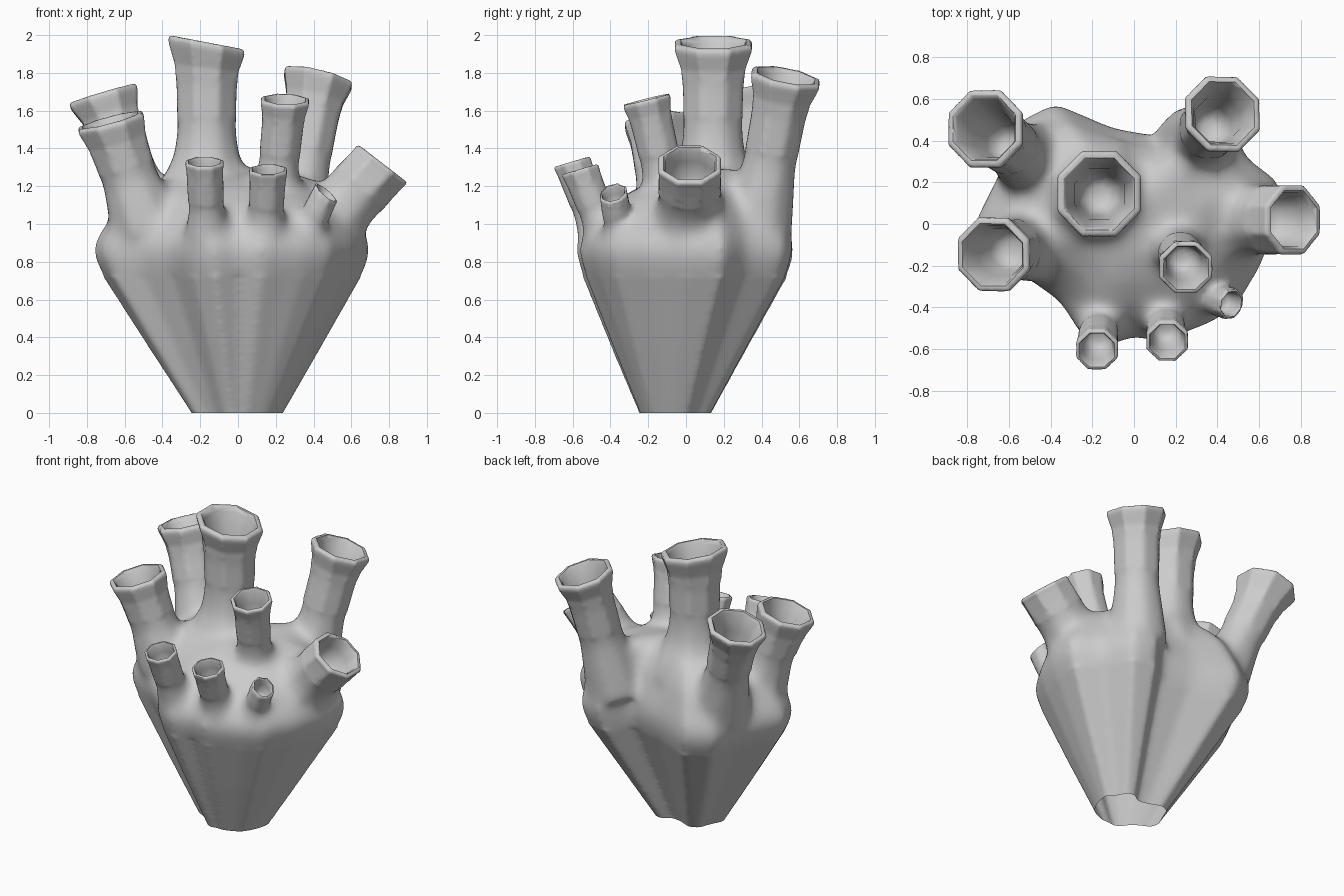
import bpy, bmesh, math
from mathutils import Vector

if "Cube" in bpy.data.objects:
    bpy.data.objects.remove(bpy.data.objects["Cube"])

UP = Vector((0, 0, 1))


def loft(name, rings):
    """Skin equal-length point rings into a closed solid object."""
    bm = bmesh.new()
    rows = [[bm.verts.new(p) for p in ring] for ring in rings]
    n = len(rows[0])
    for a, b in zip(rows, rows[1:]):
        for i in range(n):
            j = (i + 1) % n
            bm.faces.new((a[i], a[j], b[j], b[i]))
    for row in (rows[0], rows[-1]):
        c = bm.verts.new(sum((v.co for v in row), Vector()) / n)
        for i in range(n):
            bm.faces.new((row[i], row[(i + 1) % n], c))
    bmesh.ops.recalc_face_normals(bm, faces=bm.faces)
    me = bpy.data.meshes.new(name)
    bm.to_mesh(me)
    bm.free()
    ob = bpy.data.objects.new(name, me)
    bpy.context.collection.objects.link(ob)
    return ob


def join(obs):
    bpy.ops.object.select_all(action='DESELECT')
    for ob in obs:
        ob.select_set(True)
    bpy.context.view_layer.objects.active = obs[0]
    bpy.ops.object.join()
    return obs[0]


def relax(bm, verts, times):
    for _ in range(times):
        bmesh.ops.smooth_vert(bm, verts=verts, factor=.5, use_axis_x=True,
                              use_axis_y=True, use_axis_z=True)


def octagon_loft(name, base, rim, normal, profile):
    """Octagonal loft along base->rim; profile is (distance below rim, radius)."""
    base, rim, normal = Vector(base), Vector(rim), Vector(normal).normalized()
    length = (rim - base).length
    axis = (rim - base) / length
    rings = []
    for d, r in profile:
        w = min(1, max(0, 1 - d / length)) ** 2
        q = UP.rotation_difference(axis.lerp(normal, w).normalized())
        c = rim - axis * d
        rings.append([c + q @ Vector((r * math.cos(a), r * math.sin(a), 0)) * 1.075
                      for a in [math.pi / 8 + k * math.pi / 4 for k in range(8)]])
    return loft(name, rings)


# Lobed body: one fluted outline, scaled up from a narrow foot
outline = [(.68, 0), (.70, .2), (.54, .32), (.45, .53), (.28, .57), (.13, .42),
           (-.1, .46), (-.38, .58), (-.56, .49), (-.62, .3), (-.69, .16),
           (-.77, 0), (-.71, -.18), (-.53, -.25), (-.36, -.37), (-.26, -.52),
           (-.13, -.59), (0, -.54), (.13, -.57), (.25, -.52), (.36, -.48),
           (.49, -.40), (.61, -.2)]
# (height, scale, y shift, tilt of the shoulder)
levels = [(-.08, .27, -.06, 0), (0, .335, -.055, 0), (.36, .635, -.03, 0),
          (.73, .94, 0, 0), (.80, .985, 0, 0), (.87, 1.005, 0, 0), (.93, .98, 0, .02),
          (1.0, .92, 0, .06), (1.09, .83, 0, .13), (1.18, .69, 0, .18),
          (1.24, .48, 0, .2), (1.27, .25, 0, .2)]
body = loft("vase_body", [[Vector((x * s + .01 * (1 - s), y * s + dy, z + tilt * y * s))
                           for x, y in outline] for z, s, dy, tilt in levels])

# Spouts: base, rim centre, rim direction, root / stem / rim radius, cup depth
spouts = [
    ((-.165, .14, 1.1), (-.167, .145, 1.962), (.19, 0, 1), .28, .155, .207, .5),
    ((.28, .37, .94), (.427, .53, 1.785), (.24, .2, 1), .19, .14, .185, .4),
    ((-.46, .28, .97), (-.718, .46, 1.69), (-.3, .05, 1), .19, .138, .187, .38),
    ((-.48, -.09, .97), (-.678, -.148, 1.55), (-.27, -.12, 1), .19, .147, .18, .33),
    ((.43, .02, .96), (.767, .02, 1.32), (.61, 0, .79), .2, .163, .168, .24),
    ((.19, -.07, 1.05), (.25, -.21, 1.66), (.04, -.25, 1), .24, .107, .129, .25),
    ((-.16, -.43, .88), (-.178, -.605, 1.33), (0, -.3, 1), .13, .094, .102, .18),
    ((.14, -.4, .88), (.16, -.563, 1.29), (0, -.3, 1), .13, .092, .102, .18),
    ((.33, -.34, .88), (.467, -.385, 1.165), (.66, -.25, .75), .12, .075, .075, .12),
]
solids, cups = [body], []
for base, rim, normal, rb, rs, rr, depth in spouts:
    length = (Vector(rim) - Vector(base)).length
    lip, flare = rr * .2, min(rr * 1.2, length * .4)
    # outer wall: wide root, stem, flared lip
    solids.append(octagon_loft("spout", base, rim, normal, [
        (length, rb), (length * .86, rb * .7 + rs * .3), (length * .7, rs * 1.12),
        (length * .55, rs), (flare, rs * 1.03), (flare * .55, rs * .7 + rr * .3),
        (lip, rr * .98), (lip * .4, rr), (0, rr * .95)]))
    # inner hollow with a rounded floor
    cups.append(octagon_loft("cup", base, rim, normal, [
        (depth, rs * .25), (depth * .95, rs * .5), (depth * .8, rs * .66),
        (depth * .4, rs * .78), (lip * .7, rr * .77), (0, rr * .84), (-lip, rr * .95)]))

# Fuse body and spouts into one skin
vase = join(solids)
vase.data.remesh_voxel_size = .015
bpy.ops.object.voxel_remesh()

# Soften the facets and melt the spout roots into the shoulders; lips stay crisp
bm = bmesh.new()
bm.from_mesh(vase.data)
ends = [(Vector(s[1]), (Vector(s[1]) - Vector(s[0])).length, s[5]) for s in spouts]
relax(bm, bm.verts[:], 1)
relax(bm, [v for v in bm.verts if all((v.co - c).length > r * 1.25 for c, l, r in ends)], 9)
relax(bm, [v for v in bm.verts if v.co.z > .72
           and all((v.co - c).length > l * .5 for c, l, r in ends)], 32)
bm.to_mesh(vase.data)
bm.free()

# Hollow the spouts
cutter = join(cups)
cutter.hide_render = True
bpy.context.view_layer.objects.active = vase
mod = vase.modifiers.new("hollows", 'BOOLEAN')
mod.operation, mod.solver, mod.object = 'DIFFERENCE', 'EXACT', cutter
bpy.ops.object.modifier_apply(modifier=mod.name)
bpy.data.objects.remove(cutter)

# Open, flat-cut foot at z = 0
bm = bmesh.new()
bm.from_mesh(vase.data)
bmesh.ops.bisect_plane(bm, geom=bm.verts[:] + bm.edges[:] + bm.faces[:],
                       plane_co=(0, 0, 0), plane_no=(0, 0, 1), clear_inner=True)
bm.to_mesh(vase.data)
bm.free()

bpy.ops.object.select_all(action='DESELECT')
vase.select_set(True)
bpy.context.view_layer.objects.active = vase
bpy.ops.object.shade_smooth_by_angle(angle=math.radians(60))
